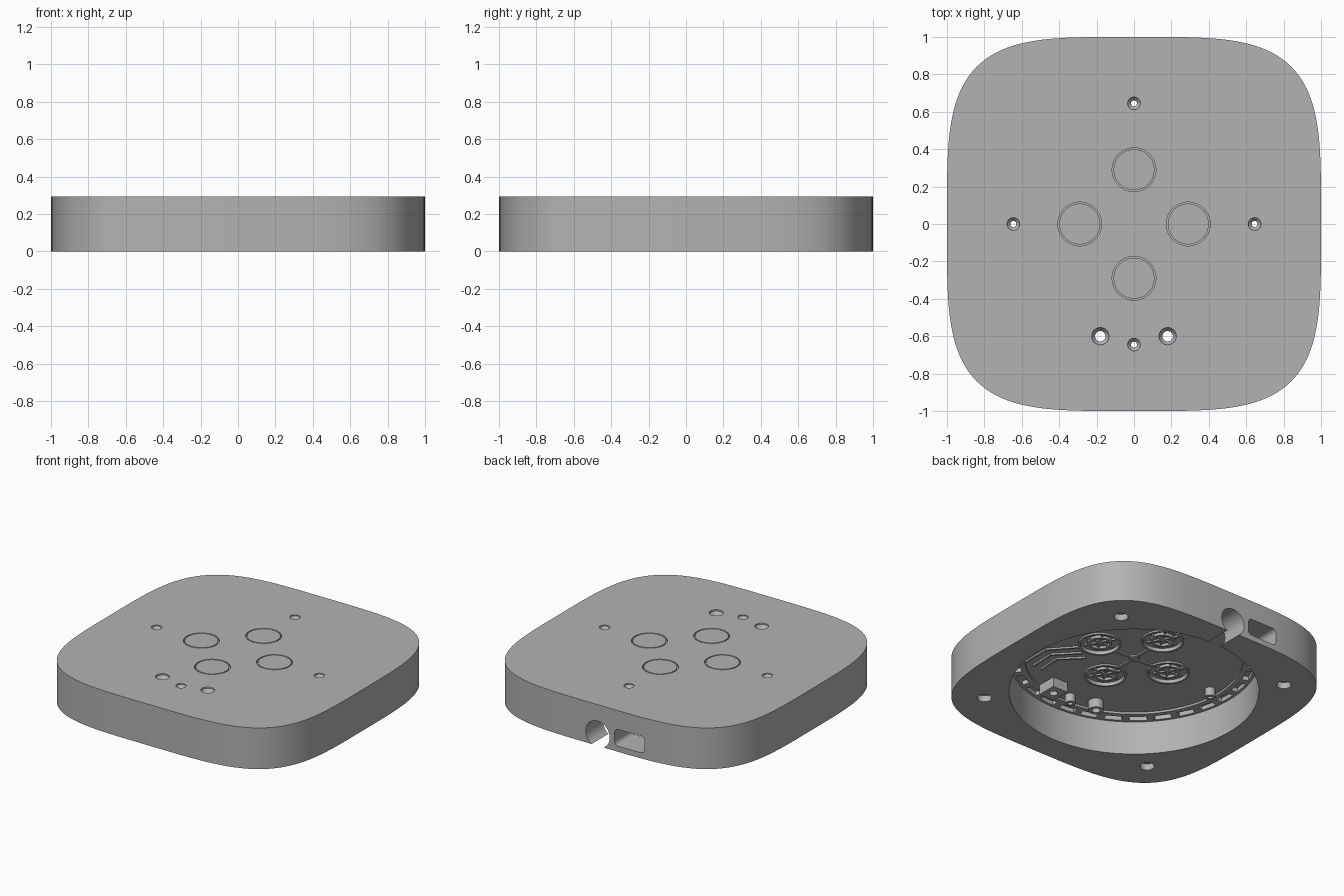
import bpy, bmesh, math
from mathutils import Vector

if "Cube" in bpy.data.objects:
    bpy.data.objects.remove(bpy.data.objects["Cube"])

TOP = 0.295
grey = bpy.data.materials.new("plain_grey")
grey.diffuse_color = (0.45, 0.45, 0.45, 1)
grey.use_nodes = True
grey.node_tree.nodes["Principled BSDF"].inputs["Base Color"].default_value = grey.diffuse_color


def finish(name, bm):
    bmesh.ops.recalc_face_normals(bm, faces=bm.faces[:])
    me = bpy.data.meshes.new(name)
    bm.to_mesh(me)
    bm.free()
    me.materials.append(grey)
    ob = bpy.data.objects.new(name, me)
    bpy.context.collection.objects.link(ob)
    return ob


def loft(bm, rings, closed=False):
    """Skin a list of vertex rings; cap the ends unless the profile closes."""
    rings = [[bm.verts.new(p) for p in ring] for ring in rings]
    n = len(rings[0])
    pairs = list(zip(rings, rings[1:])) + ([(rings[-1], rings[0])] if closed else [])
    for a, b in pairs:
        for i in range(n):
            j = (i + 1) % n
            bm.faces.new((a[i], a[j], b[j], b[i]))
    if not closed:
        bm.faces.new(rings[0])
        bm.faces.new(rings[-1])


def lathe(name, profile, centres=((0, 0),), seg=32, closed=False):
    bm = bmesh.new()
    ang = [2 * math.pi * i / seg for i in range(seg)]
    for cx, cy in centres:
        loft(bm, [[(cx + r * math.cos(t), cy + r * math.sin(t), z) for t in ang]
                  for r, z in profile], closed)
    return finish(name, bm)


def tube(name, outer, inner, z0, z1, centres, seg=32):
    return lathe(name, [(outer, z1), (outer, z0), (inner, z0), (inner, z1)],
                 centres, seg, True)


def bars(name, lines, width, z0, z1):
    """Straight ribs along (start, end) pairs."""
    bm = bmesh.new()
    for a, b in lines:
        a, b = Vector(a), Vector(b)
        d = (b - a).normalized() * width / 2
        s = Vector((-d.y, d.x))
        foot = [a - s - d, b - s + d, b + s + d, a + s - d]
        loft(bm, [[(p.x, p.y, z) for p in foot] for z in (z0, z1)])
    return finish(name, bm)


def cut(ob, cutter, keep=False):
    m = ob.modifiers.new("cut", 'BOOLEAN')
    m.operation, m.solver, m.object = 'DIFFERENCE', 'EXACT', cutter
    bpy.context.view_layer.objects.active = ob
    bpy.ops.object.modifier_apply(modifier=m.name)
    if not keep:
        bpy.data.objects.remove(cutter)


def around(r):
    return [(r, 0), (0, r), (-r, 0), (0, -r)]


# housing: rounded-square block
N = 160
outline = []
for i in range(N):
    c, s = math.cos(2 * math.pi * i / N), math.sin(2 * math.pi * i / N)
    outline.append((math.copysign(math.sqrt(abs(c)), c), math.copysign(math.sqrt(abs(s)), s)))
bm = bmesh.new()
loft(bm, [[(x, y, z) for x, y in outline] for z in (0, TOP)])
housing = finish("housing", bm)

# round cavity open at the bottom
cut(housing, lathe("cavity", [(0.71, 0.255), (0.71, 0.24), (0.811, 0.24), (0.811, -0.05)], seg=128))

# ring of light windows recessed in the ceiling
bm = bmesh.new()
for k in range(30):
    mid = math.radians(12 * k)
    arc = [mid + math.radians(4.2) * (j / 2 - 1) for j in range(5)]
    foot = [(0.745, t) for t in arc] + [(0.793, t) for t in reversed(arc)]
    loft(bm, [[(r * math.cos(t), r * math.sin(t), z) for r, t in foot] for z in (0.2, 0.27)])
cut(housing, finish("light_windows", bm))

# button grooves on top, button recesses underneath
buttons = around(0.29)
cut(housing, tube("button_groove", 0.117, 0.109, 0.275, 0.35, buttons, 64))
cut(housing, lathe("button_recess", [(0.125, 0.268), (0.125, 0.2)], buttons, 48))

# countersunk screw holes and two larger holes near the front
screws = around(0.645)
ports = [(-0.18, -0.6), (0.18, -0.6)]
cut(housing, lathe("screw_hole", [(0.034, 0.35), (0.034, 0.288), (0.016, 0.268), (0.016, 0.1)], screws))
port_cut = lathe("port_hole", [(0.046, 0.35), (0.046, 0.285), (0.028, 0.262), (0.028, 0.1)], ports)
cut(housing, port_cut, keep=True)

# blind foot holes in the four corners of the underside
cut(housing, lathe("foot_hole", [(0.047, -0.05), (0.047, 0.045)],
                   [(x, y) for x in (-0.69, 0.69) for y in (-0.69, 0.69)]))

# cable hole through the back wall, open along the bottom
bm = bmesh.new()
ang = [2 * math.pi * i / 48 for i in range(48)]
loft(bm, [[(0.095 * math.cos(t), y, 0.082 + 0.095 * math.sin(t)) for t in ang] for y in (0.72, 1.1)])
cut(housing, finish("cable_hole", bm))

# rounded connector slot beside it
bm = bmesh.new()
shape = []
for qx, qz, start in ((1, 1, 0), (-1, 1, 90), (-1, -1, 180), (1, -1, 270)):
    for k in range(7):
        t = math.radians(start + 15 * k)
        shape.append((-0.251 + qx * 0.088 + 0.03 * math.cos(t), 0.1 + qz * 0.03 + 0.03 * math.sin(t)))
loft(bm, [[(x, y, z) for x, z in shape] for y in (0.68, 1.1)])
cut(housing, finish("connector_slot", bm))

# square mount and round tube below the two larger holes
mount = bars("port_mount", [((0.18, -0.61), (0.18, -0.59))], 0.12, 0.185, 0.258)
cut(mount, port_cut)
tube("port_tube", 0.05, 0.028, 0.19, 0.258, ports[:1])
tube("screw_boss", 0.034, 0.016, 0.195, 0.258, screws)

# button undersides: collar, hub ring and spokes
tube("button_collar", 0.14, 0.125, 0.243, 0.258, buttons, 48)
tube("button_hub", 0.08, 0.062, 0.25, 0.27, buttons)
spokes = []
for bx, by in buttons:
    for k in range(3):
        c, s = 0.1 * math.cos(k * math.pi / 3), 0.1 * math.sin(k * math.pi / 3)
        spokes.append(((bx - c, by - s), (bx + c, by + s)))
bars("button_spokes", spokes, 0.014, 0.257, 0.27)

# ribs joining the buttons at the middle
bars("centre_ribs", [((0, 0), p) for p in around(0.14)], 0.022, 0.245, 0.258)
tube("centre_ring", 0.035, 0.018, 0.243, 0.258, [(0, 0)])

# bent wire guides
guides = [[(0.51, -0.48), (0.51, -0.28), (0.37, -0.12)],
          [(0.44, -0.485), (0.445, -0.31), (0.31, -0.17)],
          [(0.37, -0.49), (0.38, -0.33), (0.25, -0.2)]]
bars("wire_guides", [pair for g in guides for pair in zip(g, g[1:])], 0.014, 0.243, 0.258)

# smooth round walls, sharp rims
for ob in bpy.data.objects:
    ob.select_set(True)
bpy.context.view_layer.objects.active = housing
bpy.ops.object.shade_smooth_by_angle(angle=math.radians(30))
